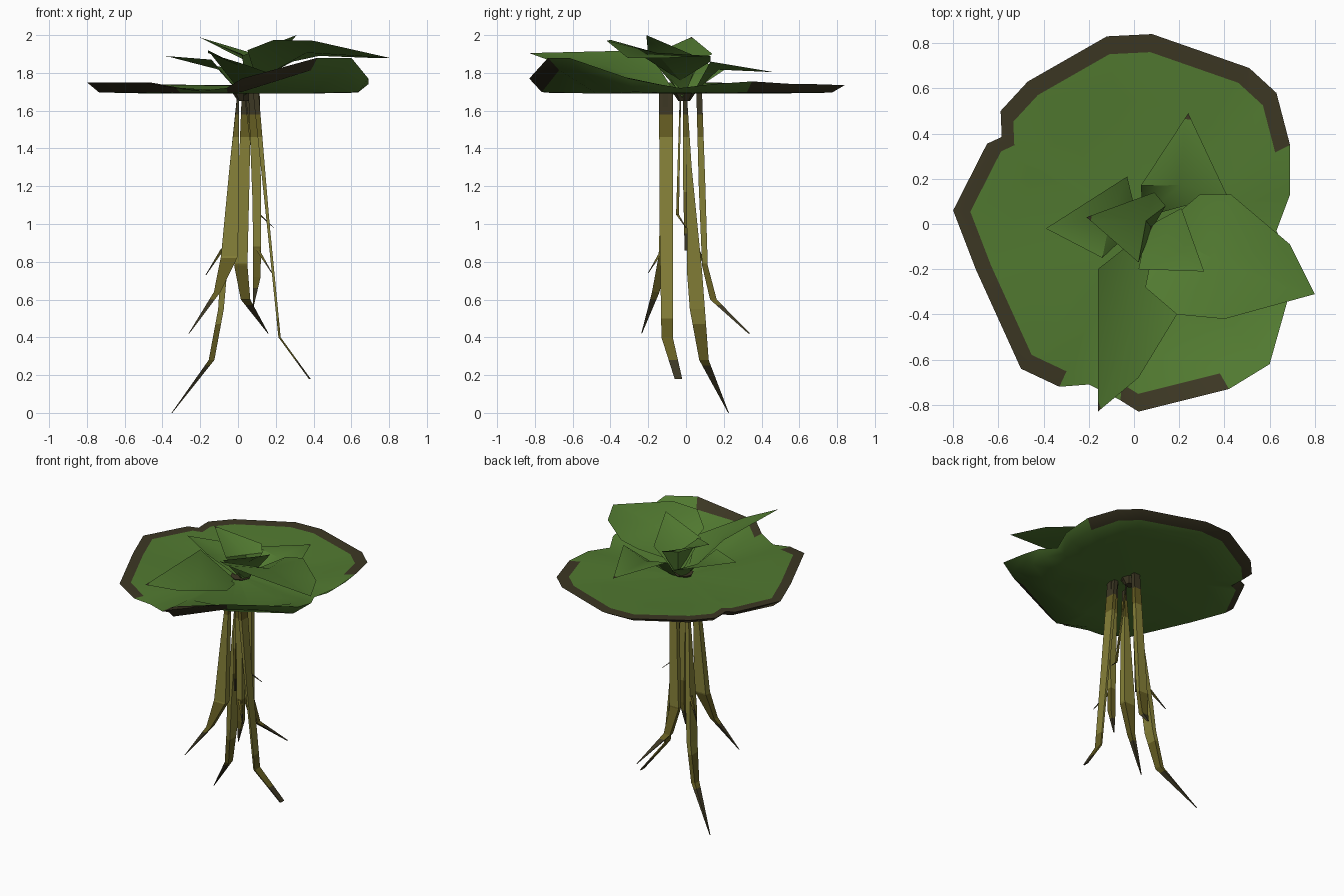
import bpy, bmesh, math
from mathutils import Vector

if "Cube" in bpy.data.objects:
    bpy.data.objects.remove(bpy.data.objects["Cube"])


def material(name, rgb):
    m = bpy.data.materials.new(name)
    m.diffuse_color = (*rgb, 1)
    m.use_nodes = True
    m.node_tree.nodes["Principled BSDF"].inputs["Base Color"].default_value = m.diffuse_color
    return m


GREEN = material("leaf green", (0.083, 0.193, 0.030))
BROWN = material("dark brown", (0.045, 0.038, 0.017))
OLIVE = material("light olive", (0.238, 0.218, 0.040))
MID = material("dull olive", (0.130, 0.110, 0.016))


def finish(name, bm, mats, smooth=0):
    me = bpy.data.meshes.new(name)
    bm.to_mesh(me)
    bm.free()
    for m in mats:
        me.materials.append(m)
    ob = bpy.data.objects.new(name, me)
    bpy.context.collection.objects.link(ob)
    if smooth:
        bpy.context.view_layer.objects.active = ob
        ob.select_set(True)
        bpy.ops.object.shade_smooth_by_angle(angle=math.radians(smooth))
        ob.select_set(False)
    return ob


# Floating pad: outline (x, y, rim height), front right side curls up
RIM = [(.69, -.30, 1.77), (.69, -.15, 1.74), (.63, -.03, 1.72), (.69, .13, 1.74),
       (.69, .35, 1.755), (.63, .58, 1.74), (.51, .69, 1.74), (.08, .84, 1.735),
       (-.12, .83, 1.735), (-.47, .63, 1.74), (-.59, .50, 1.74), (-.585, .385, 1.74),
       (-.65, .355, 1.745), (-.80, .06, 1.75), (-.70, -.20, 1.75), (-.50, -.64, 1.75),
       (-.33, -.72, 1.72), (-.20, -.71, 1.705), (-.06, -.78, 1.72), (.02, -.83, 1.77),
       (.42, -.73, 1.88), (.60, -.62, 1.88)]


def brown_margin(a):
    # Brown margin except on the right side and in the front notch
    return 35 < a < 243 or 265 < a < 302


def pad_sheet(name, z0, lifts, upward):
    """lifts: ring scale -> share of rim height on (flat edge, curled edge)."""
    bm = bmesh.new()
    rings = [[bm.verts.new((x * s, y * s, z0 + (z - z0) * (hi if z > 1.8 else lo)))
              for x, y, z in RIM] for s, lo, hi in lifts]
    n = len(RIM)
    for k in range(len(rings) - 1):
        for i in range(n):
            j = (i + 1) % n
            f = bm.faces.new((rings[k][i], rings[k + 1][i], rings[k + 1][j], rings[k][j]))
            c = f.calc_center_median()
            a = math.degrees(math.atan2(c.y, c.x)) % 360
            f.material_index = int(k == len(rings) - 2 and brown_margin(a))
            f.normal_update()
            if (f.normal.z > 0) != upward:
                f.normal_flip()
    finish(name, bm, [GREEN, BROWN], 40)


pad_sheet("pad_top", 1.703, [(.05, 0, 0), (.65, .4, .03), (.905, .95, .68), (1, 1, 1)], True)
pad_sheet("pad_underside", 1.692, [(.05, 0, 0), (.65, 0, 0), (.92, .08, .65), (1, 1, 1)], False)


# Upright leaves: base, left edge, tip, right edge, with a sunken midrib
def leaf(name, base, left, tip, right, sink=.015, tip_brown=False):
    bm = bmesh.new()
    b, t = Vector(base), Vector(tip)
    edge = [Vector(p) for p in left + right]
    centre = sum(edge, Vector()) / len(edge)
    mid = centre * .8 + (b + t) * .1 - Vector((0, 0, sink))
    cut_l, cut_r = t.lerp(edge[len(left) - 1], .08), t.lerp(edge[len(left)], .08)
    loop = [bm.verts.new(p) for p in
            [b] + edge[:len(left)] + [cut_l, cut_r] + edge[len(left):]]
    m, tv = bm.verts.new(mid), bm.verts.new(t)
    for i in range(len(loop)):
        bm.faces.new((m, loop[(i + 1) % len(loop)], loop[i]))
    k = len(left) + 1
    f = bm.faces.new((loop[k], loop[k + 1], tv))
    f.material_index = int(tip_brown)
    bm.normal_update()
    for f in bm.faces:
        if f.normal.z < 0:
            f.normal_flip()
    finish(name, bm, [GREEN, BROWN], 35)


leaf("broad_right_leaf", (.10, -.03, 1.76),
     [(.05, -.28, 1.92), (.19, -.40, 1.975), (.40, -.42, 1.97)], (.80, -.31, 1.88),
     [(.69, -.09, 1.88), (.43, .13, 1.89), (.29, .13, 1.86)], -.01)
leaf("long_front_leaf", (.03, -.05, 1.68),
     [(-.16, -.20, 1.92)], (-.16, -.83, 1.905), [(.02, -.68, 1.85), (.19, -.40, 1.79)], 0, True)
leaf("left_leaf", (.02, 0, 1.68), [(-.03, .21, 1.82)], (-.39, -.02, 1.89), [(-.14, -.15, 1.87)])
leaf("back_leaf", (.04, .03, 1.68), [(.41, .13, 1.86)], (.24, .49, 1.80),
     [(.03, .17, 1.85)], .015, True)
leaf("inner_left_leaf", (.08, -.02, 1.67), [(.02, -.17, 1.90)], (-.21, .03, 1.99),
     [(.09, .14, 1.90), (.14, .08, 1.87)], .02, True)
leaf("inner_right_leaf", (.06, -.01, 1.67), [(.02, -.20, 1.89)], (.31, -.21, 2.0),
     [(.21, .07, 1.88)], .02)

# Crown joining the leaves to the roots
bm = bmesh.new()
bmesh.ops.create_cone(bm, cap_ends=True, segments=8, radius1=.03, radius2=.07, depth=.06)
bmesh.ops.translate(bm, verts=bm.verts, vec=(.03, -.01, 1.68))
finish("crown", bm, [BROWN])


# Roots: flat four-sided strips; each point is x, y, z, width in x, width in y
def root(name, pts, tip_dark, top_dark=True):
    bm = bmesh.new()
    rings = []
    for x, y, z, wx, wy in pts:
        rings.append([bm.verts.new((x + sx * wx / 2, y + sy * wy / 2, z))
                      for sx, sy in ((-1, -1), (1, -1), (1, 1), (-1, 1))])
    bm.faces.new(rings[0])
    bm.faces.new(rings[-1][::-1])
    for a, b in zip(rings, rings[1:]):
        for i in range(4):
            j = (i + 1) % 4
            bm.faces.new((a[i], b[i], b[j], a[j]))
    # Slice at the colour bands, then colour by height
    cuts = [tip_dark, tip_dark + .22] + ([1.46, 1.58] if top_dark else [])
    for z in cuts:
        bmesh.ops.bisect_plane(bm, geom=bm.verts[:] + bm.edges[:] + bm.faces[:],
                               plane_co=(0, 0, z), plane_no=(0, 0, 1))
    for f in bm.faces:
        z = f.calc_center_median().z
        if z < tip_dark or (top_dark and z > 1.58):
            f.material_index = 2
        elif z < tip_dark + .22 or (top_dark and z > 1.46):
            f.material_index = 1
    bmesh.ops.recalc_face_normals(bm, faces=bm.faces)
    finish(name, bm, [OLIVE, MID, BROWN])


T = .004
root("longest_root", [(0, .0, 1.68, .01, .01), (-.03, .015, 1.3, .03, .03),
                      (-.075, .045, .75, .035, .08), (-.09, .06, .55, .03, .08),
                      (-.14, .095, .28, .03, .05), (-.35, .225, 0, T, T)], .25)
root("right_root", [(.095, -.105, 1.69, .03, .075), (.16, -.105, 1.0, .015, .07),
                    (.22, -.10, .40, .012, .06), (.38, -.04, .18, .01, .04)], .28)
root("left_root", [(.0, -.10, 1.66, .012, .03), (-.02, -.11, 1.3, .05, .04),
                   (-.045, -.12, .83, .09, .05), (-.11, -.16, .64, .035, .04),
                   (-.26, -.235, .42, T, T)], .60)
root("back_root", [(.045, .07, 1.69, .05, .03), (.03, .085, 1.2, .06, .035),
                   (.015, .10, .78, .07, .03), (.04, .145, .60, .05, .035),
                   (.16, .335, .42, T, .01)], .57)
root("middle_root", [(.085, -.11, 1.69, .06, .03), (.10, -.11, 1.1, .045, .035),
                     (.10, -.11, .72, .04, .035), (.08, -.11, .56, T, T)], .66)
root("short_root", [(0, -.01, 1.66, .01, .01), (-.02, -.005, 1.2, .02, .02),
                    (-.02, 0, .86, .01, .015)], .95)
root("thin_root", [(.04, -.03, 1.66, .008, .008), (.115, -.045, 1.05, .012, .015),
                   (.19, 0, .98, T, T)], 1.03)
# Fine side rootlets
root("left_rootlet", [(-.08, .06, .87, .02, .02), (-.17, .12, .73, T, T)], .80, False)
root("middle_rootlet", [(.10, -.12, .87, .02, .02), (.18, -.20, .74, T, T)], .80, False)
